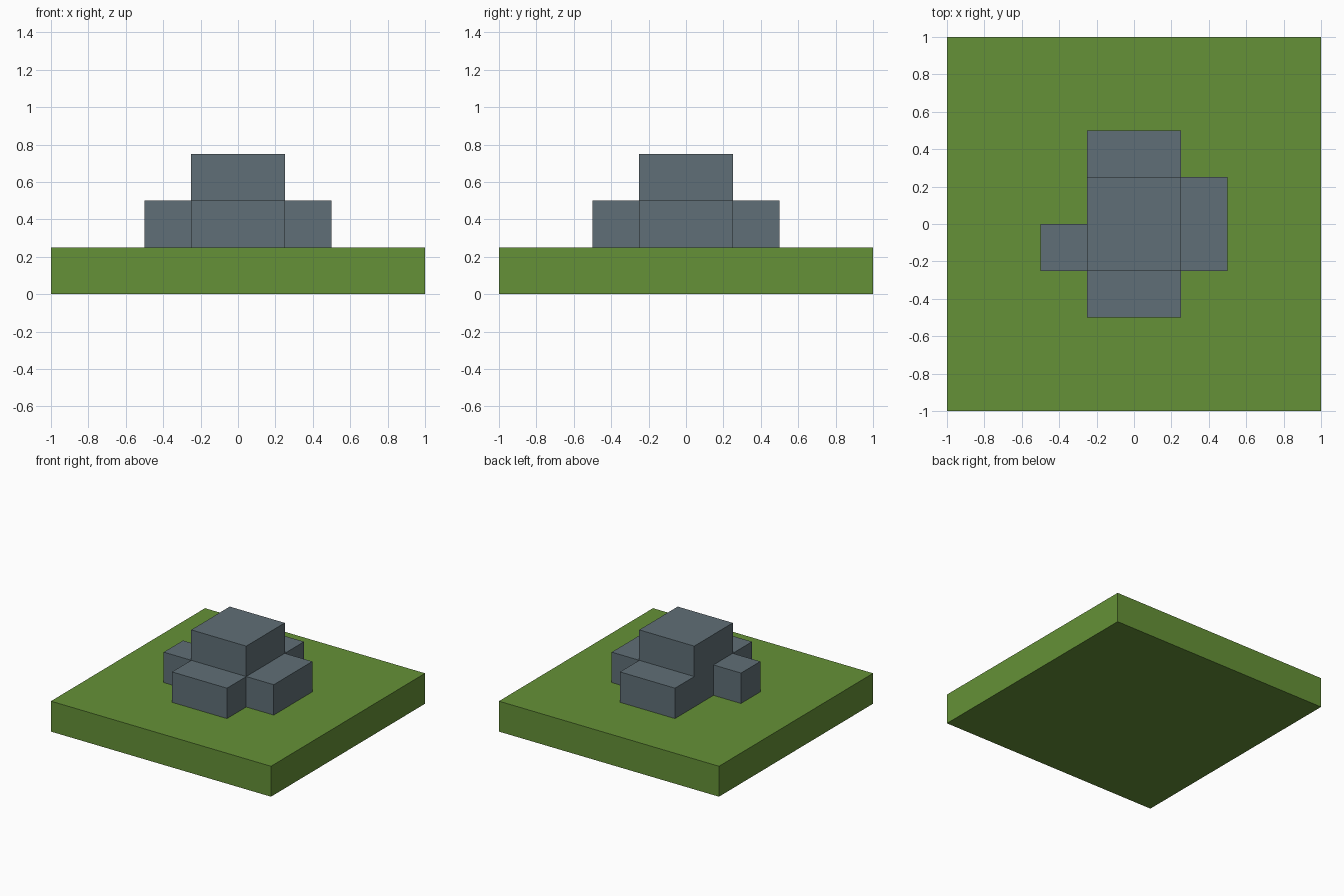
import bpy

cube = bpy.data.objects.get("Cube")
if cube:
    bpy.data.objects.remove(cube, do_unlink=True)


def material(name, rgb):
    mat = bpy.data.materials.new(name)
    mat.use_nodes = True
    colour = (*rgb, 1.0)
    mat.diffuse_color = colour
    mat.node_tree.nodes["Principled BSDF"].inputs["Base Color"].default_value = colour
    return mat


def box(name, low, high, mat):
    """Axis-aligned box between two opposite corners."""
    centre = [(a + b) / 2 for a, b in zip(low, high)]
    size = [b - a for a, b in zip(low, high)]
    bpy.ops.mesh.primitive_cube_add(size=1, location=centre)
    obj = bpy.context.object
    obj.name = obj.data.name = name
    obj.scale = size
    bpy.ops.object.transform_apply(location=False, rotation=False, scale=True)
    obj.data.materials.append(mat)
    return obj


grass = material("grass green", (0.130, 0.283, 0.038))
stone = material("stone grey", (0.117, 0.159, 0.184))

GROUND, STEP, TOP = 0.25, 0.5, 0.75

# Grass slab
box("grass_base", (-1, -1, 0), (1, 1, GROUND), grass)

# Tall middle block
box("centre_stone", (-0.25, -0.25, GROUND), (0.25, 0.25, TOP), stone)

# Low blocks against each side; the one on -x is only half as long
side_stones = {
    "front_stone": ((-0.25, -0.5), (0.25, -0.25)),
    "back_stone": ((-0.25, 0.25), (0.25, 0.5)),
    "left_stone": ((0.25, -0.25), (0.5, 0.25)),
    "right_small_stone": ((-0.5, -0.25), (-0.25, 0.0)),
}
for name, (low, high) in side_stones.items():
    box(name, (*low, GROUND), (*high, STEP), stone)
